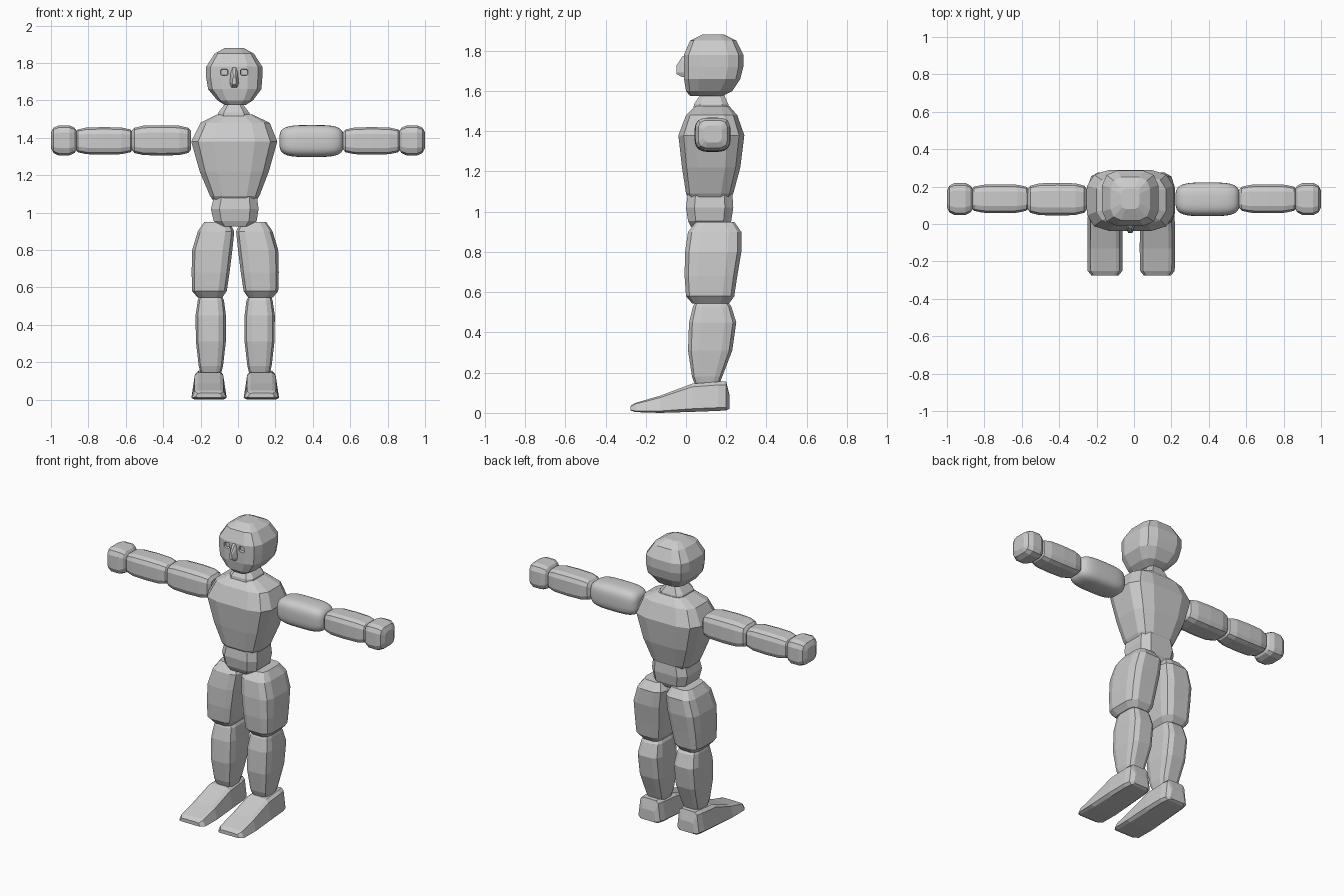
import bpy, bmesh, math

grey = bpy.data.materials.new("plain grey")
grey.diffuse_color = (0.6, 0.6, 0.6, 1)

MID = -0.015  # centre line of the body


def ring(u0, u1, v0, v1, n, power):
    """Rounded-rectangle section filling the given ranges."""
    pts = []
    for i in range(n):
        a = 2 * math.pi * (i + 0.5) / n
        c, s = math.cos(a), math.sin(a)
        pts.append((math.copysign(abs(c) ** (2 / power), c),
                    math.copysign(abs(s) ** (2 / power), s)))
    m = max(p[0] for p in pts)
    return [((u0 + u1) / 2 + p[0] / m * (u1 - u0) / 2,
             (v0 + v1) / 2 + p[1] / m * (v1 - v0) / 2) for p in pts]


def loft(name, sections, axis="z", n=12, power=4, taper=0.0):
    """Skin through sections (position, u0, u1, v0, v1) along an axis."""
    bm = bmesh.new()
    loops = []
    for t, u0, u1, v0, v1 in sections:
        loop = []
        for u, v in ring(u0, u1, v0, v1, n, power):
            k = (v - v0) / max(v1 - v0, 1e-6)
            u = (u0 + u1) / 2 + (u - (u0 + u1) / 2) * (1 - taper * k)
            co = {"x": (t, u, v), "y": (u, t, v), "z": (u, v, t)}[axis]
            loop.append(bm.verts.new(co))
        loops.append(loop)
    for a, b in zip(loops, loops[1:]):
        for i in range(n):
            j = (i + 1) % n
            bm.faces.new((a[i], a[j], b[j], b[i]))
    bm.faces.new(loops[0])
    bm.faces.new(loops[-1])
    bmesh.ops.recalc_face_normals(bm, faces=bm.faces)
    me = bpy.data.meshes.new(name)
    bm.to_mesh(me)
    bm.free()
    me.materials.append(grey)
    ob = bpy.data.objects.new(name, me)
    bpy.context.collection.objects.link(ob)
    return ob


def pod(name, x0, x1, y0, y1, z0, z1, profile):
    """Arm segment along x; profile is a list of (fraction, scale)."""
    cy, cz = (y0 + y1) / 2, (z0 + z1) / 2
    hy, hz = (y1 - y0) / 2, (z1 - z0) / 2
    return [(x0 + (x1 - x0) * f, cy - hy * s, cy + hy * s, cz - hz * s, cz + hz * s)
            for f, s in profile]


# Head, with a tapering jaw and rounded crown
head = loft("head", [
    (1.575, -0.07, 0.04, 0.02, 0.18),
    (1.60, -0.11, 0.08, 0.0, 0.23),
    (1.66, -0.16, 0.125, -0.01, 0.27),
    (1.72, -0.17, 0.13, -0.01, 0.285),
    (1.78, -0.17, 0.13, -0.01, 0.285),
    (1.85, -0.125, 0.085, 0.02, 0.25),
    (1.88, -0.07, 0.03, 0.08, 0.19)], power=3.6)

# Shallow eye sockets
for side, label in ((-1, "left"), (1, "right")):
    x = -0.02 + side * 0.053
    cutter = loft(label + "_eye_cutter", [
        (-0.06, x - 0.027, x + 0.027, 1.725, 1.775),
        (0.006, x - 0.018, x + 0.018, 1.735, 1.765)], "y", 8)
    cutter.hide_render = True
    cutter.hide_viewport = True
    mod = head.modifiers.new("eye socket", "BOOLEAN")
    mod.operation = "DIFFERENCE"
    mod.solver = "EXACT"
    mod.object = cutter

# Nose
loft("nose", [
    (0.01, -0.05, 0.01, 1.665, 1.785),
    (-0.02, -0.045, 0.005, 1.67, 1.77),
    (-0.048, -0.032, -0.008, 1.685, 1.725)], "y", 8, 3, 0.4)

# Neck
loft("neck", [
    (1.50, -0.11, 0.065, 0.035, 0.215),
    (1.535, -0.105, 0.06, 0.04, 0.21),
    (1.58, -0.07, 0.025, 0.07, 0.19),
    (1.61, -0.07, 0.025, 0.07, 0.19)], n=8)

# Chest, widest at the shoulders
loft("torso", [
    (1.06, -0.13, 0.095, 0.02, 0.22),
    (1.09, -0.15, 0.115, 0.0, 0.235),
    (1.22, -0.205, 0.165, -0.02, 0.27),
    (1.38, -0.25, 0.21, -0.038, 0.29),
    (1.48, -0.20, 0.17, 0.0, 0.255),
    (1.525, -0.11, 0.075, 0.045, 0.215)], power=3.6)

# Waist
loft("waist", [
    (0.925, -0.10, 0.07, 0.025, 0.21),
    (0.955, -0.13, 0.10, 0.01, 0.225),
    (1.02, -0.145, 0.11, 0.0, 0.235),
    (1.10, -0.125, 0.10, 0.01, 0.23)], n=8)

# Legs: (height, inner, outer, front, back), measured from the centre line
thigh = [(0.545, 0.07, 0.20, 0.03, 0.215), (0.58, 0.045, 0.23, 0.0, 0.24),
         (0.68, 0.03, 0.233, -0.007, 0.255), (0.80, 0.015, 0.23, -0.005, 0.275),
         (0.90, 0.005, 0.20, 0.01, 0.275), (0.95, 0.03, 0.165, 0.05, 0.24)]
shin = [(0.14, 0.075, 0.185, 0.045, 0.165), (0.18, 0.065, 0.195, 0.03, 0.18),
        (0.31, 0.05, 0.21, 0.01, 0.23), (0.45, 0.05, 0.212, 0.015, 0.25),
        (0.53, 0.06, 0.20, 0.035, 0.225), (0.56, 0.075, 0.19, 0.05, 0.20)]
# Feet: (depth, inner, outer, bottom, top)
foot = [(-0.275, 0.065, 0.215, 0.012, 0.035), (-0.25, 0.045, 0.235, 0.004, 0.05),
        (-0.13, 0.043, 0.237, 0.0, 0.085), (0.03, 0.045, 0.235, 0.005, 0.145),
        (0.16, 0.05, 0.23, 0.01, 0.155), (0.20, 0.06, 0.22, 0.012, 0.155),
        (0.216, 0.085, 0.195, 0.02, 0.09)]

for side, label in ((-1, "left"), (1, "right")):
    def place(rows):
        return [(t, *sorted((MID + side * a, MID + side * b)), c, d)
                for t, a, b, c, d in rows]
    loft(label + "_thigh", place(thigh))
    loft(label + "_shin", place(shin))
    loft(label + "_foot", place(foot), "y", 8, 7, 0.22)

# Arms: faceted segments
long_end = [(0, 0.6), (0.05, 0.83), (0.2, 0.97), (0.5, 1), (0.8, 0.97), (0.95, 0.83), (1, 0.6)]
hand_end = [(0, 0.55), (0.1, 0.82), (0.3, 0.97), (0.7, 0.97), (0.9, 0.82), (1, 0.5)]
loft("left_upper_arm", pod("", -0.57, -0.25, 0.045, 0.22, 1.305, 1.467, long_end), "x")
for side, label in ((-1, "left"), (1, "right")):
    loft(label + "_forearm",
         pod("", side * 0.56, side * 0.872, 0.058, 0.212, 1.31, 1.457, long_end), "x")
    loft(label + "_hand",
         pod("", side * 0.86, side * 1.0, 0.045, 0.222, 1.303, 1.469, hand_end), "x")

# Smooth upper arm on the other side
steps = 20
soft = []
for i in range(steps + 1):
    a = math.pi * (0.002 + 0.996 * i / steps)
    c = math.cos(a)
    soft.append((0.5 - 0.5 * math.copysign(abs(c) ** 0.55, c), math.sin(a) ** 0.5))
arm = loft("right_upper_arm", pod("", 0.222, 0.565, 0.042, 0.222, 1.297, 1.468, soft),
           "x", 32, 3.2)
arm.data.polygons.foreach_set("use_smooth", [True] * len(arm.data.polygons))
arm.data.update()
